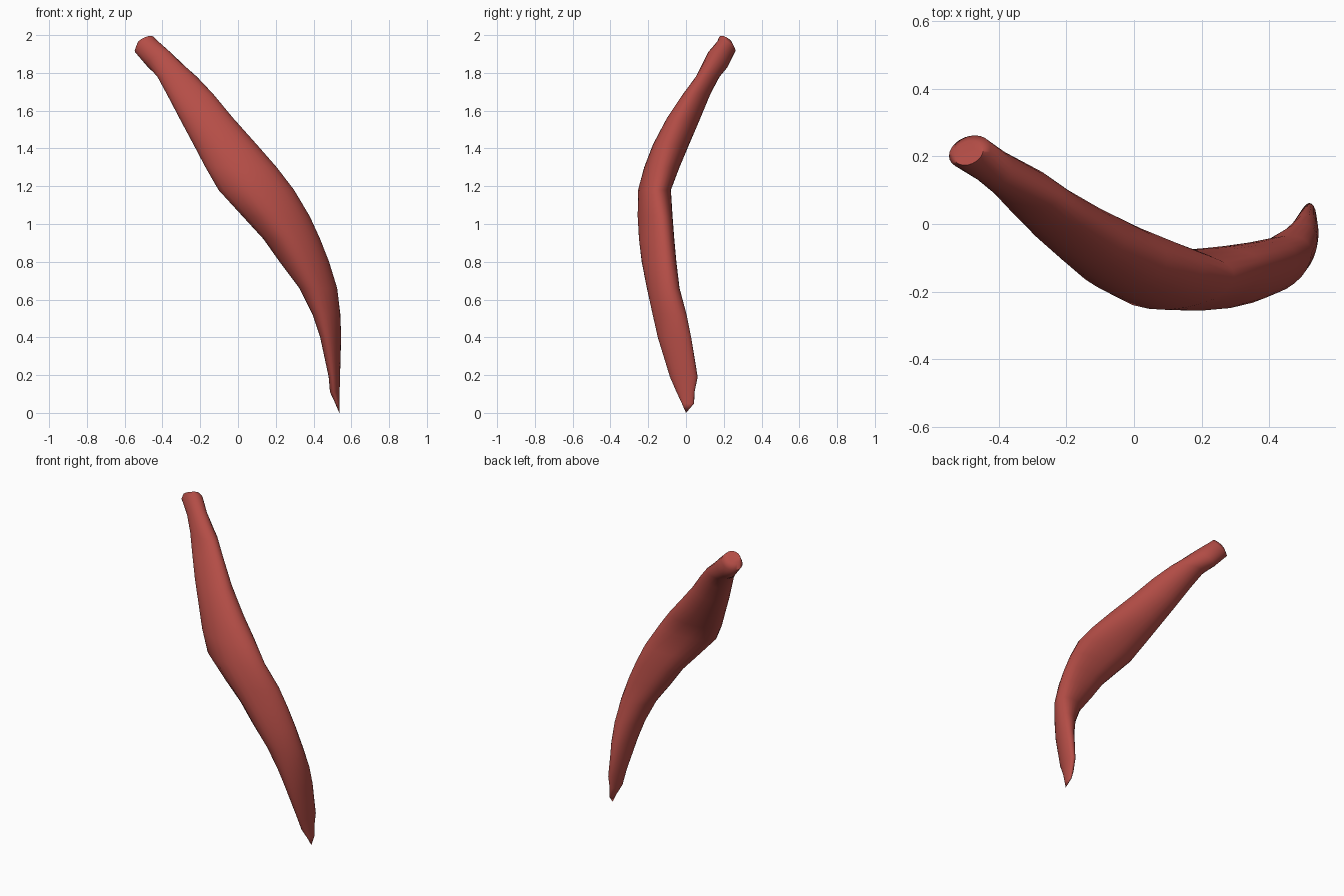
import bpy, bmesh
from math import sin, cos, pi, exp

cube = bpy.data.objects.get("Cube")
if cube:
    bpy.data.objects.remove(cube, do_unlink=True)

# One red for the whole strand
red = bpy.data.materials.new("muscle_red")
red.use_nodes = True
colour = (0.46, 0.075, 0.062, 1)
red.diffuse_color = colour
shader = red.node_tree.nodes["Principled BSDF"]
shader.inputs["Base Color"].default_value = colour
shader.inputs["Roughness"].default_value = 0.7

# Cross-sections: height, x range, y range, skew of the +x and -x sides
SECTIONS = [
    (0.05, 0.515, 0.538, -0.022, 0.043, 0.2, 0.2),
    (0.11, 0.487, 0.538, -0.05, 0.045, 0.3, 0.3),
    (0.19, 0.480, 0.540, -0.085, 0.062, 0.3, 0.3),
    (0.40, 0.435, 0.546, -0.15, 0.028, 0.4, 0.4),
    (0.52, 0.395, 0.542, -0.177, 0.004, 0.4, 0.4),
    (0.66, 0.325, 0.525, -0.207, -0.034, 0.4, 0.2),
    (0.80, 0.220, 0.482, -0.235, -0.051, 0.45, 0.0),
    (0.92, 0.135, 0.435, -0.250, -0.062, 0.45, -0.1),
    (1.04, 0.025, 0.380, -0.257, -0.071, 0.4, -0.1),
    (1.18, -0.103, 0.297, -0.254, -0.08, 0.15, -0.1),
    (1.30, -0.172, 0.205, -0.222, -0.034, -0.05, -0.15),
    (1.42, -0.235, 0.100, -0.176, 0.016, -0.25, -0.25),
    (1.56, -0.310, -0.025, -0.102, 0.076, -0.4, -0.25),
    (1.69, -0.378, -0.133, -0.015, 0.130, -0.5, -0.2),
    (1.78, -0.427, -0.218, 0.052, 0.178, -0.5, -0.1),
]
SIDES = 24
GROOVES = ((2.5, 0.08), (3.9, 0.05), (5.1, 0.04))


def ring(bm, z, x0, x1, y0, y1, skew_a, skew_b, tilt=0.0):
    """Oval leaning differently on each side, with shallow belly grooves."""
    belly = exp(-((z - 1.0) / 0.35) ** 2)
    verts = []
    for i in range(SIDES):
        t = 2 * pi * i / SIDES
        r = 1 - belly * sum(d * exp(-((t - a) / 0.22) ** 2) for a, d in GROOVES)
        skew = (skew_a + skew_b) / 2 + (skew_a - skew_b) / 2 * cos(t)
        dx = (x1 - x0) / 2 * cos(t) * r
        dy = (y1 - y0) / 2 * sin(t + skew) * r
        dz = tilt * (0.5 * dx - 0.6 * dy)
        verts.append(bm.verts.new(((x0 + x1) / 2 + dx, (y0 + y1) / 2 + dy, z + dz)))
    return verts


bm = bmesh.new()
rings = [ring(bm, *s) for s in SECTIONS]
# Tilted neck and cut end with a softened rim
rings.append(ring(bm, 1.87, -0.480, -0.355, 0.115, 0.222, 0, 0, 1))
rings.append(ring(bm, 1.94, -0.547, -0.424, 0.165, 0.262, 0.25, 0.25, 1))
rings.append(ring(bm, 1.969, -0.534, -0.446, 0.174, 0.246, 0.25, 0.25, 1))
for low, high in zip(rings, rings[1:]):
    for i in range(SIDES):
        j = (i + 1) % SIDES
        bm.faces.new((low[i], low[j], high[j], high[i]))
bm.faces.new(rings[-1])
# Pointed lower tip
tip = bm.verts.new((0.536, 0.0, 0.0))
for i in range(SIDES):
    bm.faces.new((tip, rings[0][(i + 1) % SIDES], rings[0][i]))
bmesh.ops.recalc_face_normals(bm, faces=bm.faces)

mesh = bpy.data.meshes.new("muscle_strand")
bm.to_mesh(mesh)
bm.free()
mesh.materials.append(red)
strand = bpy.data.objects.new("muscle_strand", mesh)
bpy.context.collection.objects.link(strand)
bpy.ops.object.select_all(action="DESELECT")
strand.select_set(True)
bpy.context.view_layer.objects.active = strand
bpy.ops.object.shade_smooth_by_angle(angle=pi / 3)
